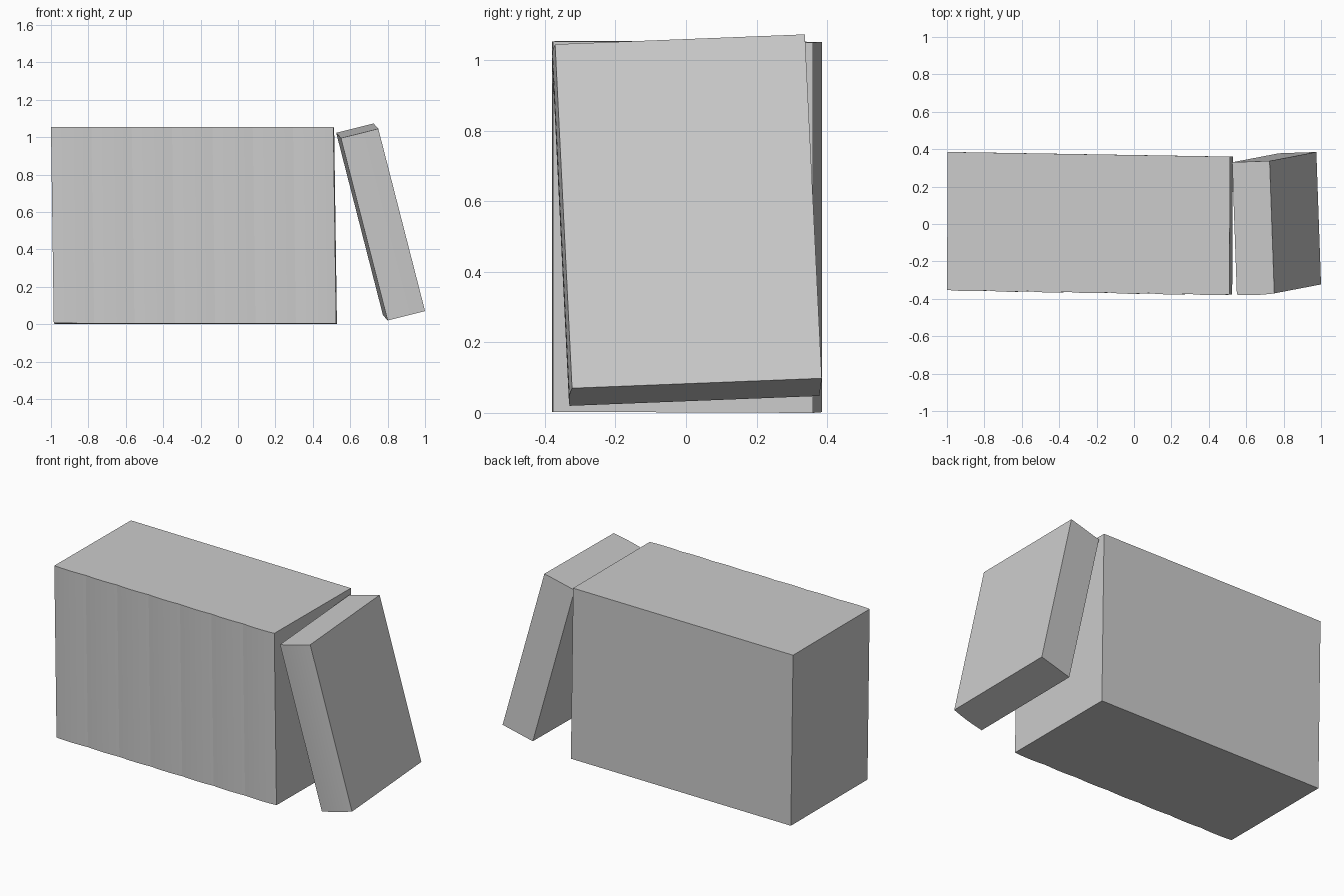
import bpy
import bmesh
import math
from mathutils import Vector

# Remove the default cube
cube = bpy.data.objects.get("Cube")
if cube:
    bpy.data.objects.remove(cube, do_unlink=True)

# Single plain grey for every book
grey = bpy.data.materials.new("plain grey")
grey.use_nodes = True
colour = (0.6, 0.6, 0.6, 1)
grey.diffuse_color = colour
grey.node_tree.nodes["Principled BSDF"].inputs["Base Color"].default_value = colour

SPINE_STEPS = 8
BULGE = 0.005


def make_book(name, corner, width, depth, height):
    """Closed book from its lower front left corner and three edge vectors."""
    corner, width, depth, height = map(Vector, (corner, width, depth, height))
    forward = -depth.normalized()

    # Cross-section: gently rounded spine, square back
    outline = []
    for i in range(SPINE_STEPS + 1):
        u = i / SPINE_STEPS
        outline.append(corner + width * u + forward * BULGE * 4 * u * (1 - u))
    outline += [corner + width + depth, corner + depth]

    bm = bmesh.new()
    base = bm.faces.new([bm.verts.new(p) for p in outline])
    top = bmesh.ops.extrude_face_region(bm, geom=[base])["geom"]
    bmesh.ops.translate(bm, vec=height,
                        verts=[v for v in top if isinstance(v, bmesh.types.BMVert)])
    bmesh.ops.recalc_face_normals(bm, faces=bm.faces)
    mesh = bpy.data.meshes.new(name)
    bm.to_mesh(mesh)
    bm.free()
    mesh.materials.append(grey)

    book = bpy.data.objects.new(name, mesh)
    bpy.context.collection.objects.link(book)
    bpy.ops.object.select_all(action='DESELECT')
    book.select_set(True)
    bpy.context.view_layer.objects.active = book
    bpy.ops.object.shade_smooth_by_angle(angle=math.radians(30))
    return book


# Tight row of upright books, leaning very slightly to the right
COUNT = 7
step = Vector((1.51, -0.025, -0.002)) / COUNT
start = Vector((-0.985, -0.352, 0.005))
for n in range(COUNT):
    make_book(f"upright_book_{n + 1}", start + step * n, step,
              (0.004, 0.737, -0.003), (-0.015, 0, 1.05))

# Last book leaning against the row
make_book("leaning_book", (0.80, -0.33, 0.02), (0.20, 0.007, 0.05),
          (-0.025, 0.708, 0.028), (-0.25, -0.048, 0.975))
